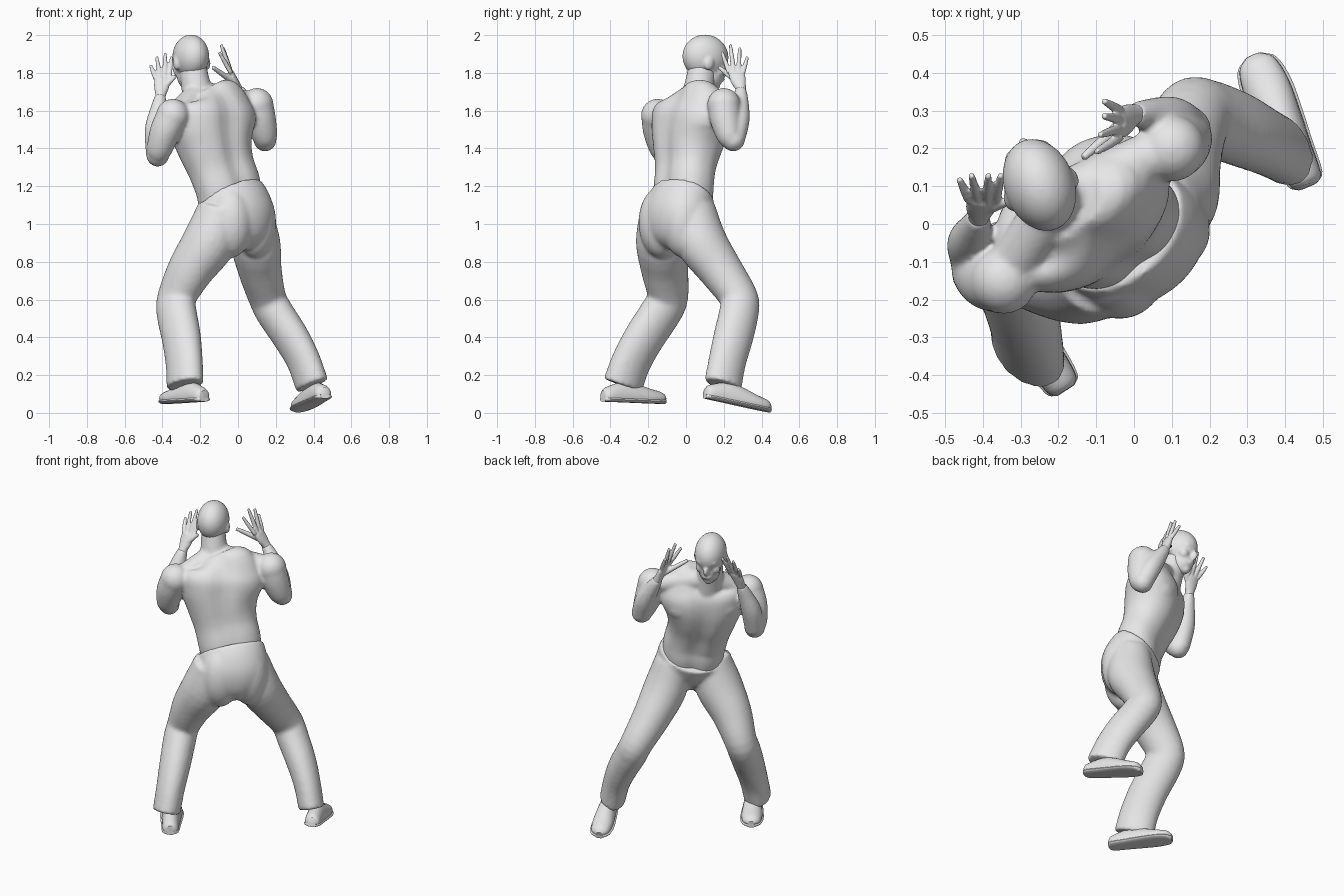
import bpy, bmesh, math
from mathutils import Vector, Matrix

cube = bpy.data.objects.get("Cube")
if cube:
    bpy.data.objects.remove(cube)

grey = bpy.data.materials.new("plain_grey")
grey.use_nodes = True
colour = (0.8, 0.8, 0.8, 1)
grey.diffuse_color = colour
grey.node_tree.nodes["Principled BSDF"].inputs["Base Color"].default_value = colour

UP = Vector((0, 0, 1))
WORLD = Matrix()
# Body frame: local y is where the chest points, local x runs across the shoulders
BODY = Matrix.Rotation(math.asin(0.6), 4, "Z")
CHEST = BODY @ Vector((0, 1, 0))


def smooth_keys(keys, steps=4):
    """Catmull-Rom interpolation of (x, y, z, a, b) keys."""
    k = [Vector(v) for v in keys]
    out = []
    for i in range(len(k) - 1):
        p1, p2 = k[i], k[i + 1]
        m1 = (p2 - k[i - 1]) / 2 if i else p2 - p1
        m2 = (k[i + 2] - p1) / 2 if i + 2 < len(k) else p2 - p1
        for j in range(steps):
            t = j / steps
            t2, t3 = t * t, t ** 3
            out.append(p1 * (2 * t3 - 3 * t2 + 1) + m1 * (t3 - 2 * t2 + t)
                       + p2 * (3 * t2 - 2 * t3) + m2 * (t3 - t2))
    return out + [k[-1]]


def loft(bm, keys, ref=CHEST, frame=WORLD, flat=None, groove=0, square=1, sides=24):
    """Closed tube; a is the radius along ref, b the radius across it."""
    keys = smooth_keys(keys)
    pts = [frame @ Vector(k[:3]) for k in keys]
    rings = []
    for i, c in enumerate(pts):
        t = (pts[min(i + 1, len(pts) - 1)] - pts[max(i - 1, 0)]).normalized()
        u = (ref - t * ref.dot(t)).normalized()
        v = t.cross(u)
        ring = []
        for j in range(sides):
            ang = 2 * math.pi * j / sides
            co, si = math.cos(ang), math.sin(ang)
            dip = 1 - groove * math.exp(-(si / 0.22) ** 2)
            h = keys[i][3] * math.copysign(abs(co) ** square, co) * dip
            w = keys[i][4] * math.copysign(abs(si) ** square, si)
            if flat is not None:
                h = max(h, -flat)
            ring.append(bm.verts.new(c + u * h + v * w))
        rings.append(ring)
    for r, s in zip(rings, rings[1:]):
        for j in range(sides):
            n = (j + 1) % sides
            bm.faces.new((r[j], r[n], s[n], s[j]))
    bm.faces.new(rings[0][::-1])
    bm.faces.new(rings[-1])


def ball(bm, centre, radii, frame=WORLD):
    m = frame @ Matrix.Translation(centre) @ Matrix.Diagonal((*radii, 1))
    bmesh.ops.create_uvsphere(bm, u_segments=32, v_segments=20, radius=1, matrix=m)


def finish(name, bm, voxel=0, rounds=0):
    bmesh.ops.recalc_face_normals(bm, faces=bm.faces)
    mesh = bpy.data.meshes.new(name)
    bm.to_mesh(mesh)
    bm.free()
    mesh.materials.append(grey)
    ob = bpy.data.objects.new(name, mesh)
    bpy.context.scene.collection.objects.link(ob)
    if voxel:
        fuse = ob.modifiers.new("fuse", "REMESH")
        fuse.mode = "VOXEL"
        fuse.voxel_size = voxel
        fuse.use_smooth_shade = True
        soft = ob.modifiers.new("soften", "SMOOTH")
        soft.factor = 0.5
        soft.iterations = rounds
    else:
        bpy.ops.object.select_all(action="DESELECT")
        ob.select_set(True)
        bpy.context.view_layer.objects.active = ob
        bpy.ops.object.shade_smooth_by_angle(angle=math.radians(40))


# Torso with spine and breastbone grooves
skin = bmesh.new()
loft(skin, [(-.035, .0, 1.02, .11, .16), (-.043, .015, 1.12, .128, .178),
            (-.05, .022, 1.2, .132, .186), (-.072, .052, 1.3, .137, .187),
            (-.09, .08, 1.4, .157, .207), (-.097, .1, 1.5, .168, .24),
            (-.09, .108, 1.59, .16, .25), (-.09, .118, 1.66, .115, .2),
            (-.11, .138, 1.71, .07, .11)],
     frame=BODY, groove=.12, square=.88, sides=48)
for side in (-1, 1):
    ball(skin, (-.095 + side * .1, .16, 1.51), (.12, .095, .1), BODY)

# Neck and the slopes down to the shoulders
loft(skin, [(-.19, .05, 1.6, .09, .095), (-.22, .068, 1.72, .08, .08),
            (-.24, .09, 1.83, .078, .07)])
for shoulder in ((.085, .2, 1.635), (-.335, -.13, 1.575)):
    loft(skin, [(-.205, .06, 1.69, .07, .07), (*shoulder, .065, .06)])

# Head, turned a little and tipped down
head = bmesh.new()
HEAD = (Matrix.Translation((-.25, .103, 1.885)) @ Matrix.Rotation(.36, 4, "Z")
        @ Matrix.Rotation(-.22, 4, "X"))
for centre, radii in (((0, 0, 0), (.093, .126, .117)),
                      ((0, .045, -.085), (.065, .076, .086)),
                      ((0, .085, -.135), (.03, .028, .03)),
                      ((0, .09, .0), (.065, .034, .028)),
                      ((0, .122, -.05), (.016, .025, .032)),
                      ((0, .108, -.097), (.03, .021, .016))):
    ball(head, centre, radii, HEAD)
for side in (-1, 1):
    ball(head, (side * .088, -.005, -.035), (.015, .027, .037), HEAD)
    ball(head, (side * .042, .08, -.055), (.032, .03, .034), HEAD)
finish("head", head, .007, 5)


def arm(name, upper, fore, knuckle, across, tips, thumb):
    """Upper arm and forearm join the body; the spread hand is its own part."""
    loft(skin, [(*p, r, r) for p, r in zip(upper, (.087, .082, .069, .057))])
    loft(skin, [(*p, r, r) for p, r in zip(fore, (.057, .059, .044, .03))])
    ball(skin, upper[0], (.088, .088, .088))
    ball(skin, upper[-1], (.061, .061, .061))
    hand = bmesh.new()
    wrist, knuckle, across = Vector(fore[-1]), Vector(knuckle), Vector(across)
    loft(hand, [(*Vector(fore[-2]).lerp(wrist, .6), .029, .029), (*wrist, .028, .025),
                (*wrist.lerp(knuckle, .55), .041, .02), (*knuckle, .041, .016)], ref=across)
    # Fingers fan out from the knuckle line
    for i, tip in enumerate(tips):
        root = knuckle + across * (i - 1.5) * .024
        loft(hand, [(*root, .013, .013), (*root.lerp(Vector(tip), .5), .0125, .0125),
                    (*tip, .009, .009)], ref=across, sides=10)
    loft(hand, [(*wrist.lerp(knuckle, .35), .02, .02), (*thumb, .011, .011)],
         ref=Vector((.3, .4, .8)), sides=10)
    finish(name, hand, .0055, 4)


# Arm on the +x side, with its higher shoulder
arm("left_hand",
    [(.1, .2, 1.632), (.12, .21, 1.55), (.14, .23, 1.47), (.143, .25, 1.445)],
    [(.143, .255, 1.445), (.1, .278, 1.55), (.04, .288, 1.65), (0, .29, 1.715)],
    (-.037, .265, 1.8), (0, -1, 0),
    [(-.08, .325, 1.885), (-.08, .285, 1.935), (-.09, .235, 1.95), (-.1, .19, 1.91)],
    (-.135, .175, 1.83))
# Arm on the -x side
arm("right_hand",
    [(-.345, -.15, 1.575), (-.385, -.145, 1.49), (-.415, -.125, 1.4), (-.425, -.1, 1.365)],
    [(-.43, -.09, 1.365), (-.435, -.05, 1.5), (-.42, -.01, 1.61), (-.41, .02, 1.68)],
    (-.4, .062, 1.77), (1, 0, 0),
    [(-.462, .12, 1.84), (-.43, .13, 1.885), (-.385, .13, 1.905), (-.352, .13, 1.885)],
    (-.33, .06, 1.785))
finish("body", skin, .009, 9)

# Trousers: hips, seat and two legs, with the waist lower in front
cloth = bmesh.new()
loft(cloth, [(-.015, -.06, .87, .05, .07), (-.015, -.065, .94, .12, .15),
             (-.02, -.05, 1.02, .155, .197), (-.03, -.023, 1.09, .163, .202),
             (-.043, .015, 1.15, .158, .197)], frame=BODY, sides=40)
ball(cloth, (-.11, -.08, 1.01), (.12, .122, .19), BODY)
ball(cloth, (.065, -.065, 1.01), (.11, .112, .19), BODY)
loft(cloth, [(-.09, -.115, 1.08, .13, .12), (-.15, -.122, .91, .145, .14),
             (-.25, -.112, .76, .128, .12), (-.325, -.095, .61, .112, .097),
             (-.325, -.135, .53, .117, .097), (-.3, -.22, .4, .117, .092),
             (-.285, -.29, .27, .117, .084), (-.28, -.335, .145, .12, .082)])
loft(cloth, [(.06, .04, 1.08, .12, .11), (.09, .08, .91, .14, .128),
             (.115, .18, .76, .12, .114), (.155, .28, .61, .105, .097),
             (.195, .28, .53, .108, .095), (.28, .25, .4, .11, .089),
             (.345, .22, .28, .107, .08), (.393, .195, .145, .11, .076)])
finish("trousers", cloth, .011, 9)

# Shoes: rounded upper on a slightly wider sole
PROFILE = ((0, .03, .025), (.06, .05, .045), (.3, .08, .052), (.5, .075, .058),
           (.75, .05, .062), (.93, .034, .05), (1, .012, .02))
for name, heel, toe in (("left_shoe", (.46, .1, .105), (.315, .445, .03)),
                        ("right_shoe", (-.18, -.44, .088), (-.39, -.115, .075))):
    bm = bmesh.new()
    heel, toe = Vector(heel), Vector(toe)
    loft(bm, [(*heel.lerp(toe, t), a, b) for t, a, b in PROFILE], ref=UP, flat=.01)
    drop = Vector((0, 0, .015))
    loft(bm, [(*(heel.lerp(toe, t) - drop), .015, b * 1.12) for t, a, b in PROFILE],
         ref=UP, flat=.013)
    finish(name, bm)
